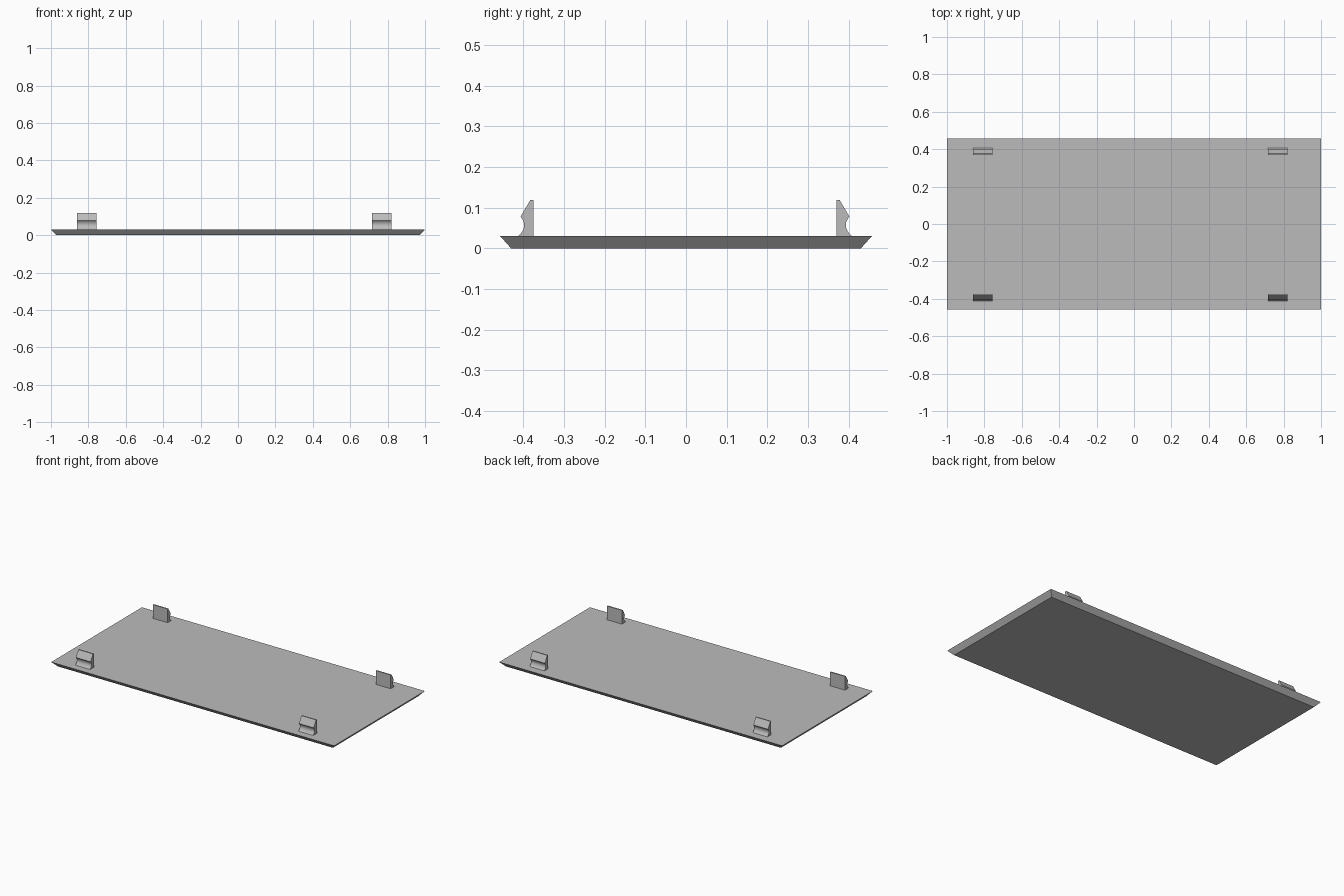
import bpy
import bmesh
import math

cube = bpy.data.objects.get("Cube")
if cube:
    bpy.data.objects.remove(cube, do_unlink=True)

PLATE_TOP = 0.031
CLIP_WIDTH = 0.104

# Single grey plastic
grey = bpy.data.materials.new("grey_plastic")
grey.use_nodes = True
colour = (0.5, 0.5, 0.5, 1)
grey.diffuse_color = colour
grey.node_tree.nodes["Principled BSDF"].inputs["Base Color"].default_value = colour


def finish(bm, name):
    bmesh.ops.recalc_face_normals(bm, faces=bm.faces)
    mesh = bpy.data.meshes.new(name)
    bm.to_mesh(mesh)
    bm.free()
    mesh.materials.append(grey)
    obj = bpy.data.objects.new(name, mesh)
    bpy.context.collection.objects.link(obj)
    return obj


# Cover plate with edges bevelled inwards towards the underside
bm = bmesh.new()
bmesh.ops.create_cube(bm, size=2)
for v in bm.verts:
    inset = 0 if v.co.z > 0 else 0.028
    v.co.x *= 1 - inset
    v.co.y *= 0.458 - inset
    v.co.z = PLATE_TOP if v.co.z > 0 else 0
finish(bm, "cover_plate")

# Clip profile: (outward distance, height), with a concave groove below the hook
profile = [(0, PLATE_TOP), (0, 0.119), (0.008, 0.119)]
STEPS = 12
for i in range(STEPS + 1):
    a = math.pi * i / STEPS
    t = (1 - math.cos(a)) / 2
    u = 0.032 + 0.005 * t - 0.046 * t * (1 - t)
    profile.append((u, 0.078 + (PLATE_TOP - 0.078) * t))


def clip(name, x, inner_y, outward):
    bm = bmesh.new()
    verts = [bm.verts.new((x - CLIP_WIDTH / 2, inner_y + outward * u, z))
             for u, z in profile]
    face = bm.faces.new(verts)
    side = bmesh.ops.extrude_face_region(bm, geom=[face])["geom"]
    moved = [g for g in side if isinstance(g, bmesh.types.BMVert)]
    bmesh.ops.translate(bm, verts=moved, vec=(CLIP_WIDTH, 0, 0))
    obj = finish(bm, name)
    bpy.ops.object.select_all(action="DESELECT")
    obj.select_set(True)
    bpy.context.view_layer.objects.active = obj
    bpy.ops.object.shade_smooth_by_angle(angle=math.radians(25))


# Four snap clips, hooks facing outwards
for side, x in (("right", -0.809), ("left", 0.768)):
    clip("front_" + side + "_clip", x, -0.375, -1)
    clip("back_" + side + "_clip", x, 0.37, 1)
